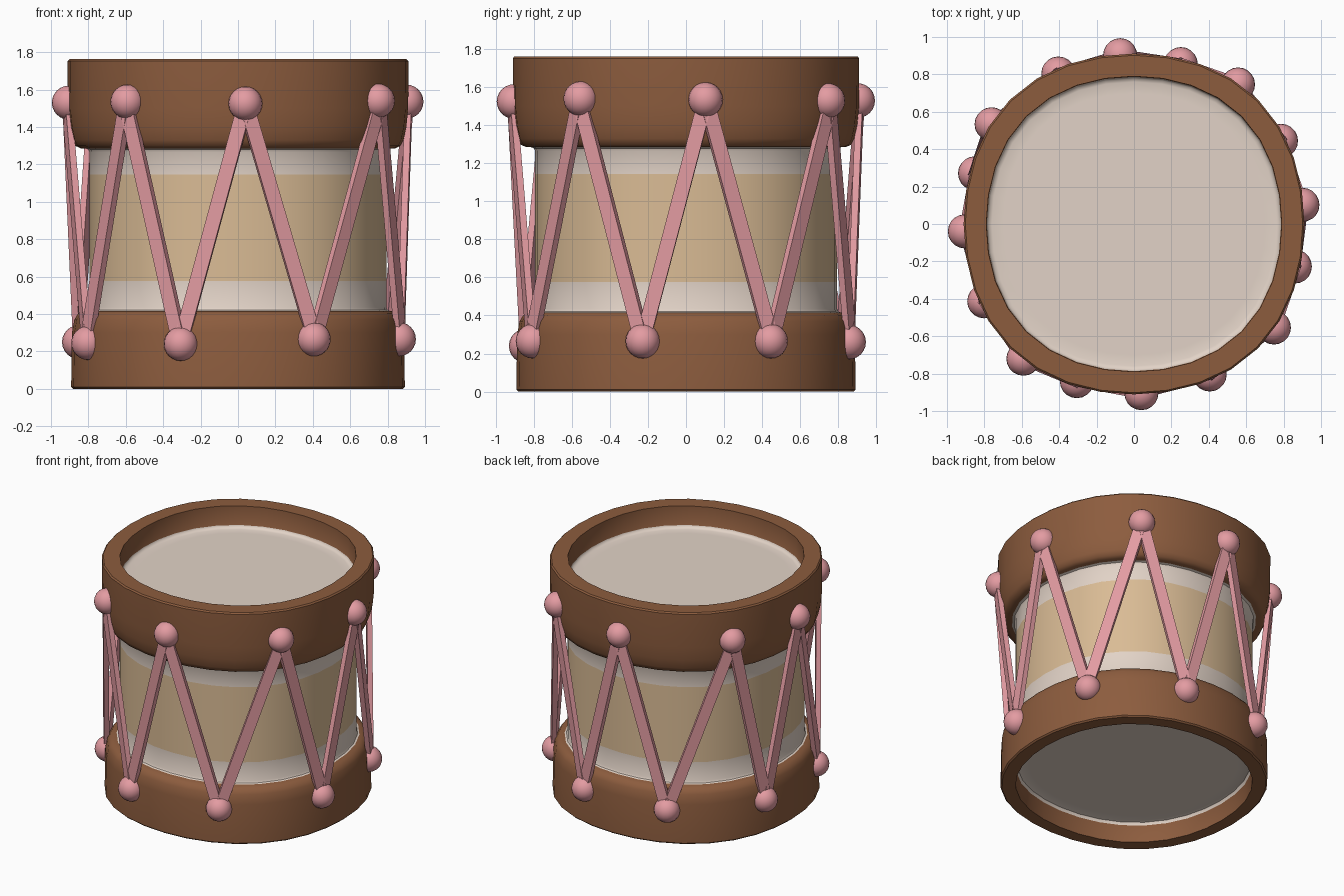
import bpy, bmesh, math
from mathutils import Vector, Matrix

if "Cube" in bpy.data.objects:
    bpy.data.objects.remove(bpy.data.objects["Cube"])


def material(name, rgb):
    m = bpy.data.materials.new(name)
    m.diffuse_color = (*rgb, 1)
    m.use_nodes = True
    m.node_tree.nodes["Principled BSDF"].inputs["Base Color"].default_value = m.diffuse_color
    return m


BROWN = material("brown wood", (0.265, 0.108, 0.048))
CREAM = material("cream skin", (0.76, 0.65, 0.57))
TAN = material("tan band", (0.70, 0.50, 0.30))
PINK = material("pink", (0.77, 0.33, 0.36))


def around(angle, r, z):
    """Point on the drum outline, which is slightly fuller on the diagonals."""
    r *= 1 + 0.0155 * (1 - math.cos(4 * angle))
    return Vector((r * math.cos(angle), r * math.sin(angle), z))


def finish(bm, name, mats, smooth=True):
    bmesh.ops.recalc_face_normals(bm, faces=bm.faces)
    me = bpy.data.meshes.new(name)
    bm.to_mesh(me)
    bm.free()
    ob = bpy.data.objects.new(name, me)
    bpy.context.collection.objects.link(ob)
    for m in mats:
        me.materials.append(m)
    if smooth:
        bpy.ops.object.select_all(action='DESELECT')
        ob.select_set(True)
        bpy.context.view_layer.objects.active = ob
        bpy.ops.object.shade_smooth_by_angle(angle=math.radians(40))
    return ob


def lathe(name, profile, mats, sides=32):
    """Spin (r, z, material) points; each material colours the band that starts there."""
    bm = bmesh.new()
    rings = [[bm.verts.new(around(2 * math.pi * i / sides, r, z))
              for i in range(sides)] for r, z, m in profile]
    bm.faces.new(rings[0]).material_index = profile[0][2]
    bm.faces.new(rings[-1]).material_index = profile[-1][2]
    for a, b, (r, z, m) in zip(rings, rings[1:], profile):
        for i in range(sides):
            j = (i + 1) % sides
            bm.faces.new((a[i], a[j], b[j], b[i])).material_index = m
    return finish(bm, name, mats)


# drum body: recessed skins, wooden hoops and banded shell as one continuous surface
C, T, B = 0, 1, 2
lathe("drum_body", [
    # bottom skin curving into the hoop
    (0.70, 0.155, C), (0.750, 0.155, C), (0.775, 0.149, C), (0.786, 0.130, B),
    # bottom hoop
    (0.79, 0.0, B), (0.882, 0.0, B), (0.892, 0.01, B), (0.888, 0.30, B),
    (0.875, 0.37, B), (0.855, 0.402, B), (0.825, 0.415, B), (0.812, 0.416, C),
    # shell with painted band
    (0.800, 0.421, C), (0.793, 0.435, C), (0.793, 0.575, T), (0.793, 1.145, C),
    (0.793, 1.265, C), (0.800, 1.279, C), (0.815, 1.285, B),
    # top hoop
    (0.842, 1.286, B), (0.868, 1.298, B), (0.885, 1.33, B), (0.90, 1.40, B),
    (0.91, 1.50, B), (0.911, 1.752, B), (0.902, 1.762, B), (0.79, 1.762, B),
    # top skin
    (0.787, 1.618, C), (0.778, 1.604, C), (0.760, 1.598, C), (0.70, 1.598, C),
], [CREAM, TAN, BROWN])

# slightly uneven bead spacing: angle in degrees and height
TOP = [(6.5, 1.535), (53.3, 1.53), (94.7, 1.53), (145, 1.53),
       (182.5, 1.53), (230.6, 1.535), (272.5, 1.525), (323.5, 1.54)]
BOTTOM = [(29.5, 0.265), (73.7, 0.26), (116.7, 0.255), (162.3, 0.25),
          (207.3, 0.245), (250, 0.24), (296.7, 0.265), (345.2, 0.265)]


def bead(name, p):
    bm = bmesh.new()
    bmesh.ops.create_uvsphere(bm, u_segments=20, v_segments=12, radius=0.091,
                              matrix=Matrix.Translation(p))
    finish(bm, name, [PINK])


def cord(name, a, b, width=0.078, thick=0.036):
    """Flat strap between two beads, facing outward."""
    mid, d = (a + b) / 2, (b - a)
    x = d.normalized()
    n = Vector((mid.x, mid.y, 0))
    y = n.cross(x).normalized()
    n = x.cross(y)
    rot = Matrix((x, y, n)).transposed().to_4x4()
    size = Matrix.Diagonal((d.length, width, thick, 1))
    bm = bmesh.new()
    bmesh.ops.create_cube(bm, size=1, matrix=Matrix.Translation(mid) @ rot @ size)
    finish(bm, name, [PINK], smooth=False)


def spot(entry, r):
    return around(math.radians(entry[0]), r, entry[1])


# beads and zigzag cords
for i in range(8):
    t, b, t2 = TOP[i], BOTTOM[i], TOP[(i + 1) % 8]
    bead(f"top_bead_{i}", spot(t, 0.905))
    bead(f"bottom_bead_{i}", spot(b, 0.883))
    cord(f"cord_down_{i}", spot(t, 0.917), spot(b, 0.893))
    cord(f"cord_up_{i}", spot(b, 0.893), spot(t2, 0.917))
